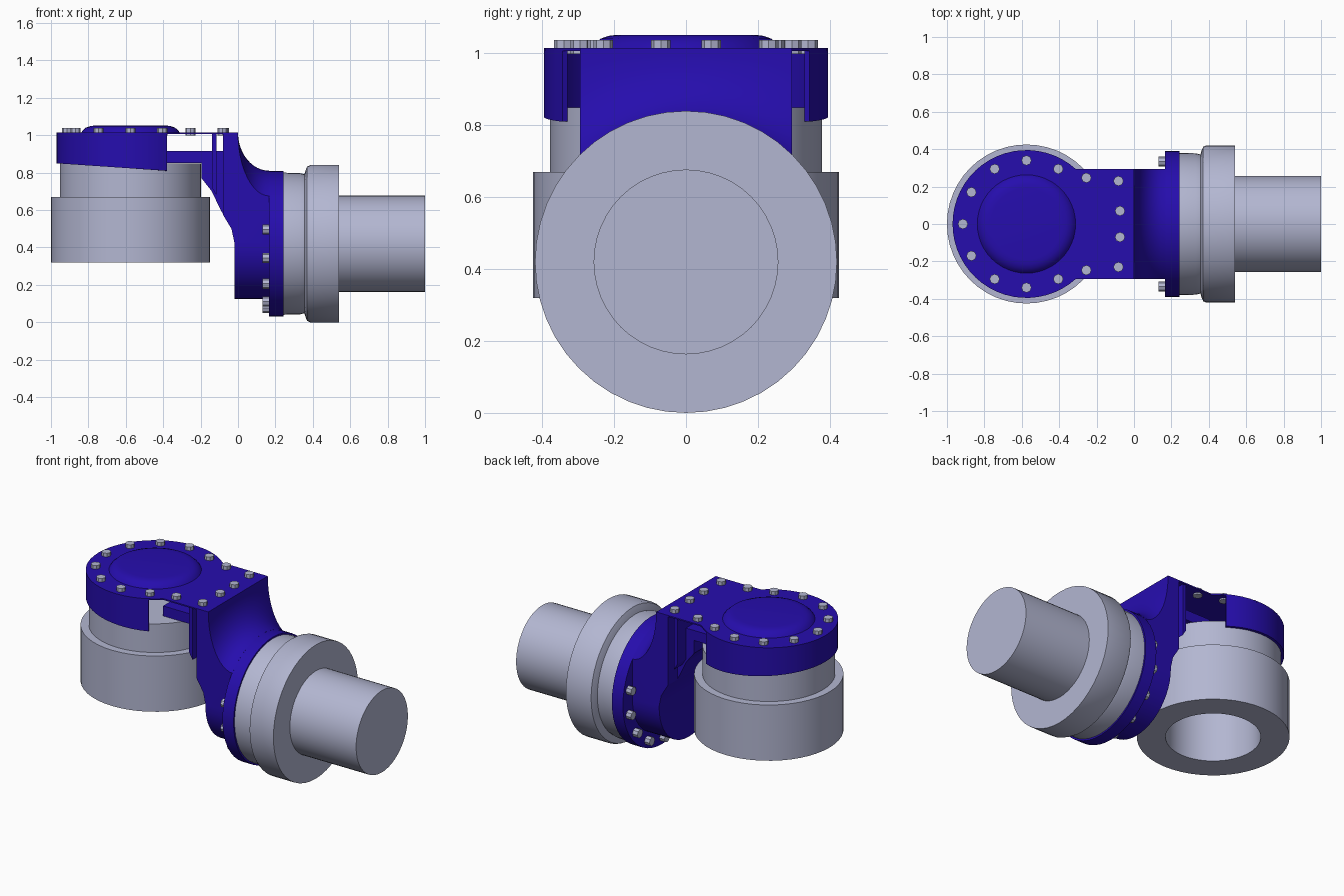
import bpy, bmesh
from math import sin, cos, pi, radians, sqrt, asin, acos
from mathutils import Matrix, Vector

cube = bpy.data.objects.get("Cube")
if cube:
    bpy.data.objects.remove(cube, do_unlink=True)


def material(name, rgb):
    m = bpy.data.materials.new(name)
    m.use_nodes = True
    m.diffuse_color = (*rgb, 1)
    m.node_tree.nodes["Principled BSDF"].inputs["Base Color"].default_value = (*rgb, 1)
    return m


BLUE = material("deep blue paint", (0.019, 0.004, 0.42))
GREY = material("pale grey metal", (0.45, 0.47, 0.64))

CX = -0.575            # axis of the upright motor
CZ = 0.42              # axis height of the sideways motor
HALF = 0.295           # half width of the bracket
TOP = 1.015            # height of the bracket's top face
UPRIGHT = Matrix.Translation((CX, 0, 0))
SIDEWAYS = Matrix.Translation((0, 0, CZ)) @ Matrix.Rotation(pi / 2, 4, 'Y')


def finish(name, bm, mat, smooth=True):
    bmesh.ops.remove_doubles(bm, verts=bm.verts, dist=0.0001)
    bmesh.ops.recalc_face_normals(bm, faces=bm.faces)
    me = bpy.data.meshes.new(name)
    bm.to_mesh(me)
    bm.free()
    me.materials.append(mat)
    ob = bpy.data.objects.new(name, me)
    bpy.context.collection.objects.link(ob)
    if smooth:
        bpy.ops.object.select_all(action='DESELECT')
        ob.select_set(True)
        bpy.context.view_layer.objects.active = ob
        bpy.ops.object.shade_smooth_by_angle(angle=radians(30))
    return ob


def lathe(name, profile, matrix, mat, sides=48):
    """Turn (radius, height) points around the local z axis."""
    bm = bmesh.new()
    vs = [bm.verts.new((r, 0, h)) for r, h in profile]
    es = [bm.edges.new(p) for p in zip(vs, vs[1:])]
    bmesh.ops.spin(bm, geom=vs + es, axis=(0, 0, 1), cent=(0, 0, 0),
                   angle=2 * pi, steps=sides)
    bmesh.ops.transform(bm, matrix=matrix, verts=bm.verts)
    return finish(name, bm, mat)


def loft(name, sections, mat, smooth=True):
    """Skin a row of closed sections and cap both ends."""
    bm = bmesh.new()
    rows = [[bm.verts.new(p) for p in s] for s in sections]
    n = len(rows[0])
    for a, b in zip(rows, rows[1:]):
        for i in range(n):
            j = (i + 1) % n
            bm.faces.new((a[i], a[j], b[j], b[i]))
    bm.faces.new(rows[0])
    bm.faces.new(rows[-1])
    return finish(name, bm, mat, smooth)


def side_prism(name, outline, half, mat):
    """Extrude an (x, z) outline across y."""
    return loft(name, [[(x, y, z) for x, z in outline] for y in (-half, half)], mat, False)


# Upright motor with its open bore
lathe("upright_motor", [(0, 0.75), (0.265, 0.75), (0.265, 0.32), (0.425, 0.32),
                        (0.425, 0.67), (0.378, 0.67), (0.378, 0.85), (0, 0.85)],
      UPRIGHT, GREY)

# Sideways motor with its shaft
lathe("sideways_motor", [(0, 0.235), (0.38, 0.235), (0.378, 0.33), (0.372, 0.355),
                         (0.395, 0.362), (0.413, 0.37), (0.42, 0.385), (0.42, 0.54), (0, 0.54)],
      SIDEWAYS, GREY)
lathe("output_shaft", [(0, 0.53), (0.257, 0.53), (0.257, 1), (0, 1)], SIDEWAYS, GREY)

# Cap wall: a partial ring with a slanted lower rim
R = 0.395
wall = []
start = acos(0.195 / R)
for i in range(37):
    t = start + (2 * pi - 2 * start) * i / 36
    low = 0.85 - 0.04 * (R + R * cos(t)) / 0.59
    wall.append([(CX + r * cos(t), r * sin(t), z)
                 for r, z in ((R, low), (R, TOP), (0.379, TOP), (0.379, low))])
loft("cap_wall", wall, BLUE)

# Top plate: disc joined to the neck
start = asin(HALF / R)
outline = [(0, -HALF), (0, HALF)]
for i in range(41):
    t = start + (2 * pi - 2 * start) * i / 40
    outline.append((CX + R * cos(t), R * sin(t)))
loft("top_plate", [[(x, y, z) for x, y in outline] for z in (TOP - 0.008, TOP)], BLUE, False)

# Raised dome on the cap
lathe("cap_dome", [(0.265, TOP - 0.003), (0.255, 1.026), (0.238, 1.041),
                   (0.215, 1.049), (0.19, 1.052), (0, 1.052)], UPRIGHT, BLUE)

# Inner web and rib under the neck
side_prism("neck_web", [(-0.38, 0.915), (-0.07, 0.915), (-0.07, 0.56), (-0.1, 0.615),
                        (-0.14, 0.7), (-0.195, 0.77), (-0.195, 0.852), (-0.38, 0.852)],
           0.2, BLUE)
side_prism("neck_rib", [(-0.14, TOP - 0.004), (-0.115, TOP - 0.004),
                        (-0.115, 0.68), (-0.14, 0.72)], 0.285, BLUE)

# Elbow: a block that sweeps from the flat neck down to the round flange
FLANGE_R, FACE = 0.39, 0.168
sections = []
for i in range(25):
    y = HALF * sin(pi * (i / 24 - 0.5))
    rim = CZ + sqrt(FLANGE_R ** 2 - y * y)
    low = CZ - sqrt(max(HALF ** 2 - y * y, 0))
    pts = [(-0.08, TOP)]
    for k in range(13):
        t = pi / 2 * k / 12
        pts.append((FACE * (1 - cos(t)), TOP - (TOP - rim) * sin(t)))
    pts += [(FACE, low), (-0.02, low), (-0.02, 0.43), (-0.035, 0.5), (-0.08, 0.575)]
    sections.append([(x, y, z) for x, z in pts])
loft("elbow", sections, BLUE)

# Flange behind the sideways motor
lathe("flange", [(0, 0.165), (FLANGE_R, 0.165), (FLANGE_R, 0.242), (0, 0.242)],
      SIDEWAYS, BLUE)


# Bolts
def bolt(name, pos, direction):
    bm = bmesh.new()
    turn = Vector(direction).to_track_quat('Z', 'Y').to_matrix().to_4x4()
    bmesh.ops.create_cone(bm, cap_ends=True, segments=8, radius1=0.027, radius2=0.027,
                          depth=0.04, matrix=Matrix.Translation(pos) @ turn)
    finish(name, bm, GREY, False)


spots = [(CX + 0.34 * cos(radians(a)), 0.34 * sin(radians(a))) for a in range(60, 301, 30)]
spots += [(x, s * y) for s in (-1, 1) for x, y in ((-0.255, 0.247), (-0.083, 0.23), (-0.075, 0.07))]
for x, y in spots:
    bolt("cap_bolt", (x, y, TOP + 0.003), (0, 0, 1))
for k in range(-4, 5):
    a = -pi / 2 + k * 2 * pi / 14
    bolt("flange_bolt", (0.151, 0.343 * cos(a), CZ + 0.343 * sin(a)), (-1, 0, 0))
